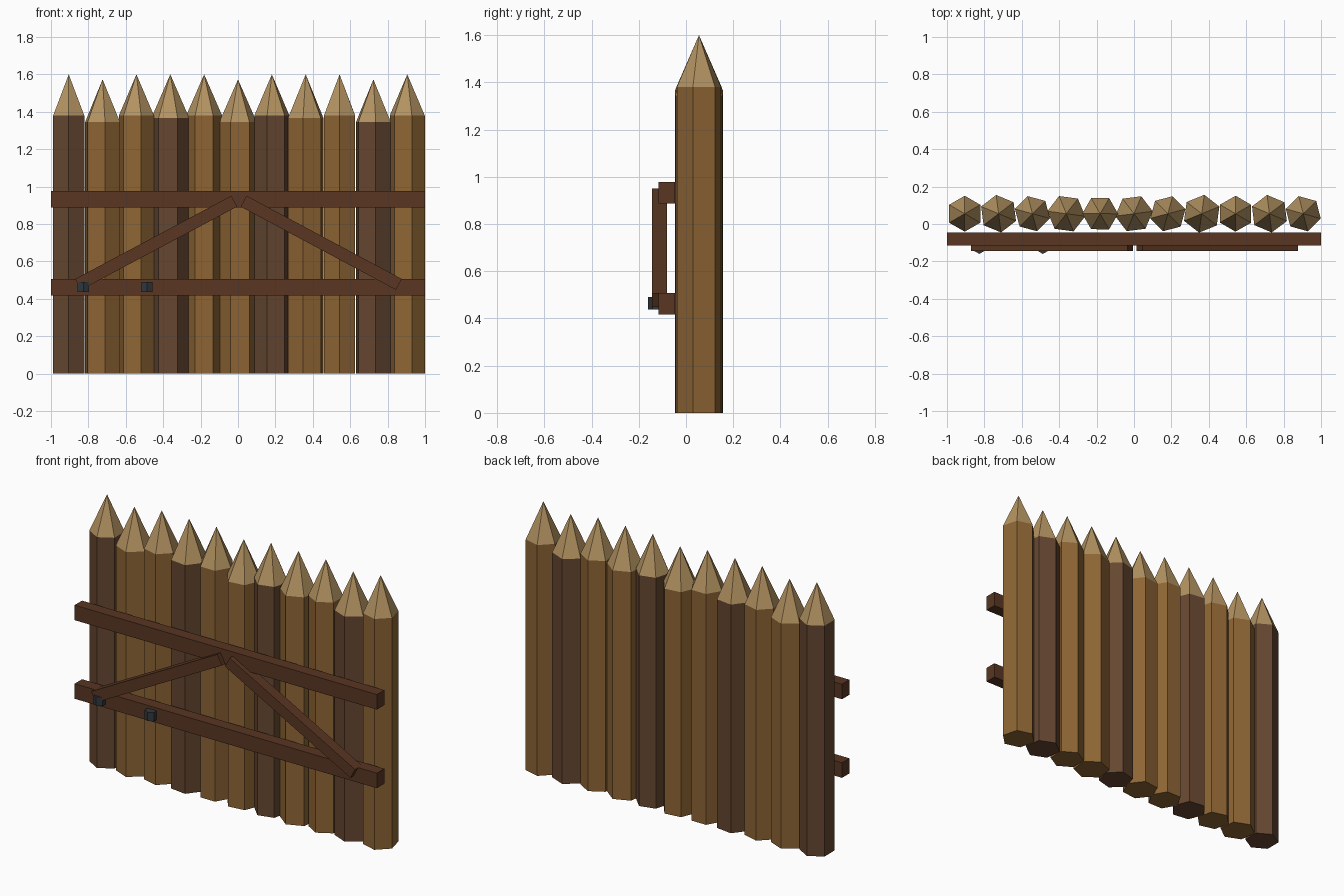
import bpy
from math import radians, cos, sin, atan2, hypot, pi

if "Cube" in bpy.data.objects:
    bpy.data.objects.remove(bpy.data.objects["Cube"])


def material(name, rgb):
    m = bpy.data.materials.new(name)
    m.diffuse_color = (*rgb, 1)
    m.use_nodes = True
    m.node_tree.nodes["Principled BSDF"].inputs["Base Color"].default_value = m.diffuse_color
    return m


LIGHT = material("light_wood", (0.27, 0.13, 0.035))
DARK = material("dark_wood", (0.13, 0.062, 0.03))
TIP = material("cut_wood", (0.45, 0.29, 0.12))
RAIL = material("rail_wood", (0.10, 0.037, 0.016))
IRON = material("iron", (0.03, 0.04, 0.05))


def prism(name, x, y, z0, z1, r, turn, mat, tip=False):
    """Six-sided post (or pointed tip) with its first corner towards +y."""
    ring = [(r * cos(pi / 2 + turn + k * pi / 3),
             r * sin(pi / 2 + turn + k * pi / 3)) for k in range(6)]
    verts = [(a, b, z0) for a, b in ring]
    faces = [tuple(range(5, -1, -1))]
    if tip:
        verts.append((0, 0, z1))
        faces += [(k, (k + 1) % 6, 6) for k in range(6)]
    else:
        verts += [(a, b, z1) for a, b in ring]
        faces += [(k, (k + 1) % 6, (k + 1) % 6 + 6, k + 6) for k in range(6)]
        faces.append(tuple(range(6, 12)))
    mesh = bpy.data.meshes.new(name)
    mesh.from_pydata(verts, [], faces)
    mesh.materials.append(mat)
    ob = bpy.data.objects.new(name, mesh)
    ob.location = (x, y, 0)
    bpy.context.collection.objects.link(ob)


def beam(name, a, b, y, depth, width):
    """Rectangular timber between two (x, z) points."""
    dx, dz = b[0] - a[0], b[1] - a[1]
    bpy.ops.mesh.primitive_cube_add(
        size=1, location=((a[0] + b[0]) / 2, y, (a[1] + b[1]) / 2),
        rotation=(0, -atan2(dz, dx), 0))
    ob = bpy.context.object
    ob.name = name
    ob.scale = (hypot(dx, dz), depth, width)
    ob.data.materials.append(RAIL)


# Pointed stakes: (radius, shoulder height, apex height) repeats every four
STYLES = [(0.096, 1.38, 1.60), (0.101, 1.345, 1.573),
          (0.097, 1.38, 1.60), (0.102, 1.367, 1.60)]
for i in range(11):
    r, shoulder, apex = STYLES[i % 4]
    x, turn = (i - 5) * 0.181, radians(7.45 * i)
    prism(f"stake_{i}", x, 0.055, 0, shoulder, r, turn, LIGHT if i % 3 else DARK)
    prism(f"stake_tip_{i}", x, 0.055, shoulder, apex, r, turn, TIP, tip=True)

# Horizontal rails
for name, z in (("lower_rail", 0.462), ("upper_rail", 0.932)):
    beam(name, (-1, z), (1, z), -0.081, 0.07, 0.09)

# Diagonal braces
beam("left_brace", (-0.855, 0.477), (-0.02, 0.922), -0.112, 0.065, 0.066)
beam("right_brace", (0.03, 0.922), (0.86, 0.477), -0.112, 0.065, 0.066)

# Iron pegs on the lower rail
for i, x in enumerate((-0.827, -0.487)):
    prism(f"iron_peg_{i}", x, -0.125, 0.437, 0.49, 0.035, 0, IRON)
